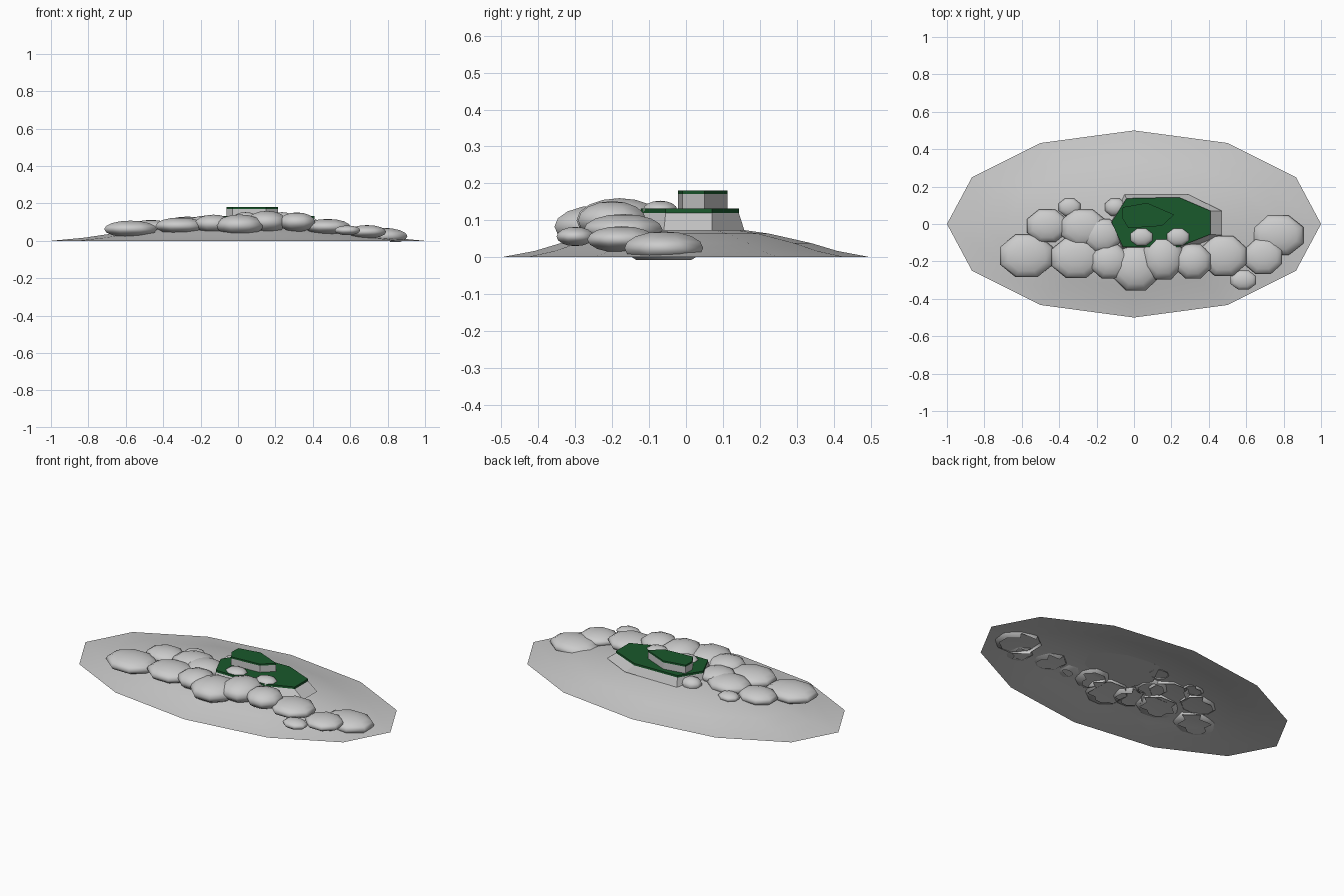
import bpy, bmesh, math

if "Cube" in bpy.data.objects:
    bpy.data.objects.remove(bpy.data.objects["Cube"])

N = 12
PROFILE = [(1.0, 0.0), (0.82, 0.017), (0.68, 0.038), (0.45, 0.064), (0.28, 0.076), (0.12, 0.083)]
PEAK = 0.086


def finish(name, bm, mat=None):
    bmesh.ops.recalc_face_normals(bm, faces=bm.faces)
    me = bpy.data.meshes.new(name)
    bm.to_mesh(me)
    bm.free()
    ob = bpy.data.objects.new(name, me)
    bpy.context.collection.objects.link(ob)
    if mat:
        me.materials.append(mat)
    return ob


def smooth(ob):
    for p in ob.data.polygons:
        p.use_smooth = True


def mound_height(x, y):
    r = math.hypot(x, y * 2)
    pts = PROFILE + [(0.0, PEAK)]
    for (r0, z0), (r1, z1) in zip(pts, pts[1:]):
        if r1 <= r <= r0:
            return z1 + (z0 - z1) * (r - r1) / (r0 - r1)
    return 0.0


# Low oval mound, open underneath
bm = bmesh.new()
rings = []
for r, z in PROFILE:
    rings.append([bm.verts.new((r * math.cos(2 * math.pi * i / N),
                                0.5 * r * math.sin(2 * math.pi * i / N), z)) for i in range(N)])
for a, b in zip(rings, rings[1:]):
    for i in range(N):
        bm.faces.new((a[i], a[(i + 1) % N], b[(i + 1) % N], b[i]))
top = bm.verts.new((0, 0, PEAK))
for i in range(N):
    bm.faces.new((rings[-1][i], rings[-1][(i + 1) % N], top))
smooth(finish("ground_mound", bm))

green = bpy.data.materials.new("grass_green")
green.diffuse_color = (0.01, 0.1, 0.025, 1)
green.use_nodes = True
green.node_tree.nodes["Principled BSDF"].inputs["Base Color"].default_value = green.diffuse_color


# Flat-sided block from two outlines
def block(name, low, high, z0, z1, mat=None):
    bm = bmesh.new()
    a = [bm.verts.new((x, y, z0)) for x, y in low]
    b = [bm.verts.new((x, y, z1)) for x, y in high]
    n = len(a)
    for i in range(n):
        bm.faces.new((a[i], a[(i + 1) % n], b[(i + 1) % n], b[i]))
    bm.faces.new(b)
    bm.faces.new(a[::-1])
    return finish(name, bm, mat)


# Lower terrace with grass slab
base = [(-0.05, 0.158), (0.29, 0.158), (0.47, 0.07), (0.47, -0.06), (0.26, -0.14), (-0.06, -0.14), (-0.125, 0.01)]
lawn = [(-0.04, 0.137), (0.24, 0.143), (0.41, 0.07), (0.41, -0.055), (0.24, -0.122), (-0.06, -0.122), (-0.12, 0.01)]
block("lower_terrace", base, lawn, 0.073, 0.12)
block("lower_grass", lawn, lawn, 0.12, 0.132, green)

# Upper terrace with grass slab
tier = [(-0.06, 0.09), (0.07, 0.113), (0.215, 0.05), (0.15, -0.01), (-0.03, -0.022), (-0.062, 0.03)]
block("upper_terrace", tier, tier, 0.13, 0.171)
block("upper_grass", tier, tier, 0.171, 0.181, green)

# Boulders: x, y, z, rx, ry, rz
ROCKS = [
    (-0.575, -0.17, 0.063, 0.145, 0.118, 0.045), (-0.465, -0.01, 0.072, 0.11, 0.09, 0.04),
    (-0.345, 0.09, 0.072, 0.06, 0.048, 0.025), (-0.31, -0.18, 0.08, 0.135, 0.112, 0.045),
    (-0.27, -0.02, 0.085, 0.125, 0.1, 0.045), (-0.13, -0.2, 0.09, 0.105, 0.095, 0.05),
    (-0.17, -0.06, 0.095, 0.1, 0.09, 0.04), (-0.1, 0.09, 0.085, 0.058, 0.048, 0.035),
    (0.01, -0.235, 0.083, 0.13, 0.125, 0.058), (0.155, -0.18, 0.1, 0.11, 0.12, 0.06),
    (0.315, -0.2, 0.1, 0.1, 0.095, 0.052), (0.48, -0.17, 0.075, 0.125, 0.11, 0.042),
    (0.69, -0.175, 0.048, 0.105, 0.095, 0.036), (0.585, -0.3, 0.056, 0.07, 0.052, 0.026),
    (0.77, -0.06, 0.025, 0.14, 0.11, 0.045), (0.04, -0.07, 0.128, 0.062, 0.048, 0.025),
    (0.235, -0.07, 0.128, 0.062, 0.048, 0.025),
]
for i, (x, y, z, rx, ry, rz) in enumerate(ROCKS):
    bm = bmesh.new()
    bmesh.ops.create_uvsphere(bm, u_segments=8, v_segments=8, radius=1)
    c, s = math.cos(math.pi / 8), math.sin(math.pi / 8)
    for v in bm.verts:
        u, w, t = v.co
        v.co = (x + rx * 1.05 * (u * c - w * s), y + ry * 1.05 * (u * s + w * c), z + rz * t)
    # drop faces buried in the mound
    buried = [f for f in bm.faces if all(v.co.z < mound_height(v.co.x, v.co.y) - 0.003 for v in f.verts)]
    bmesh.ops.delete(bm, geom=buried, context='FACES')
    smooth(finish(f"boulder_{i + 1:02d}", bm))
